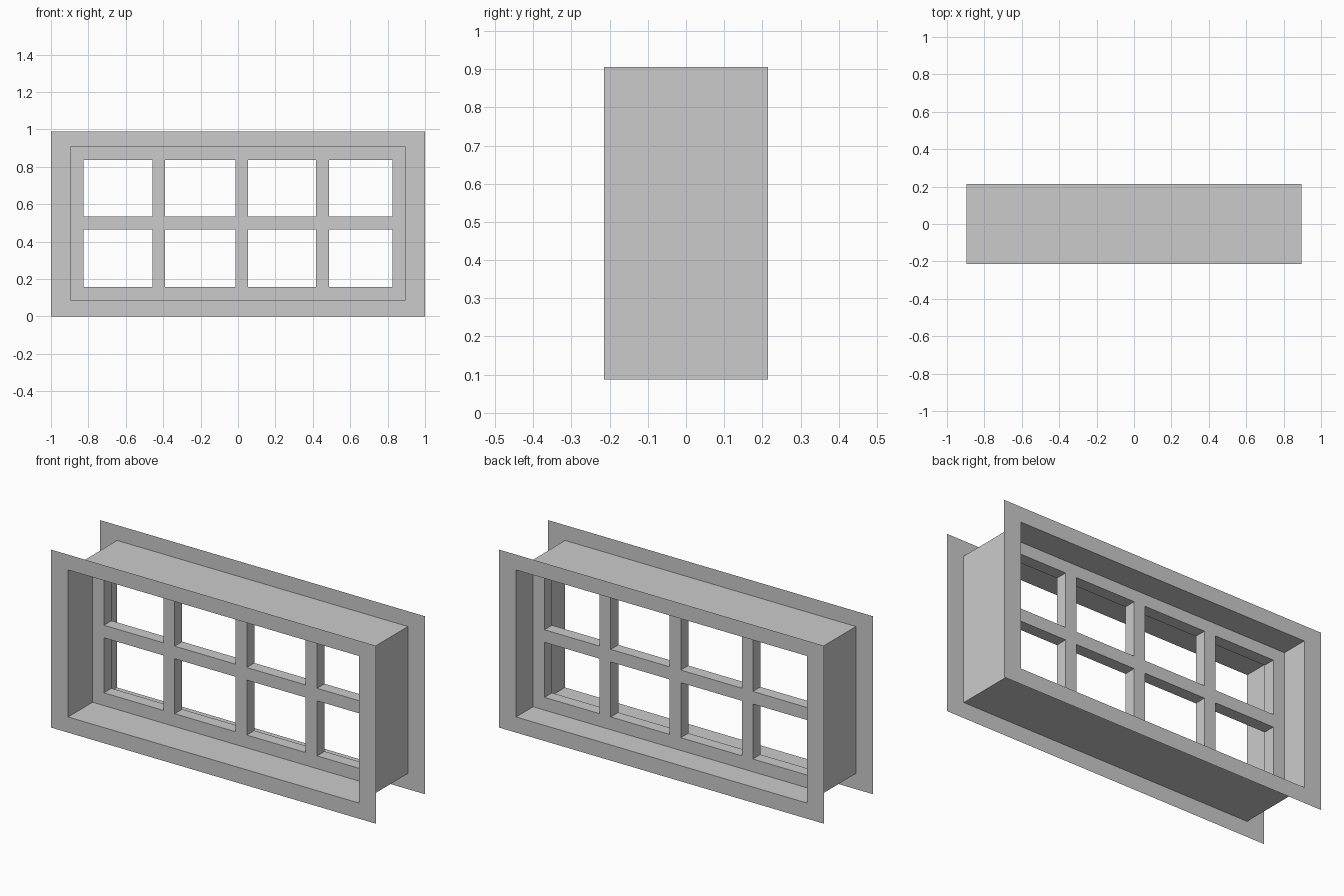
import bpy, bmesh

if "Cube" in bpy.data.objects:
    bpy.data.objects.remove(bpy.data.objects["Cube"])

W, H = 1.0, 0.99               # flange half width, height
IW, Z0, Z1 = 0.895, 0.087, 0.905   # lining half width, bottom, top
D = 0.215                      # half depth of the lining


def finish(bm, name):
    mesh = bpy.data.meshes.new(name)
    bm.to_mesh(mesh)
    bm.free()
    obj = bpy.data.objects.new(name, mesh)
    bpy.context.collection.objects.link(obj)
    return obj


def ring(bm, half_width, bottom, top, y):
    return [bm.verts.new((x, y, z)) for x, z in
            ((-half_width, bottom), (half_width, bottom),
             (half_width, top), (-half_width, top))]


# Thin casing: front flange, lining through the wall, back flange
bm = bmesh.new()
rings = [ring(bm, W, 0, H, -D), ring(bm, IW, Z0, Z1, -D),
         ring(bm, IW, Z0, Z1, D), ring(bm, W, 0, H, D)]
for a, b in zip(rings, rings[1:]):
    for i in range(4):
        j = (i + 1) % 4
        bm.faces.new((a[i], a[j], b[j], b[i]))
bmesh.ops.recalc_face_normals(bm, faces=bm.faces)
finish(bm, "window_casing")

# Sash with glazing bars: a grid of cells with the panes left open
xs = [-IW, -0.825, -0.458, -0.39, -0.014, 0.054, 0.417, 0.487, 0.825, IW]
zs = [Z0, 0.158, 0.464, 0.534, 0.838, Z1]
Y_FRONT, Y_BACK = 0.0, 0.066
bm = bmesh.new()
grid = [[bm.verts.new((x, Y_FRONT, z)) for z in zs] for x in xs]
for i in range(len(xs) - 1):
    for k in range(len(zs) - 1):
        if not (i % 2 and k % 2):
            bm.faces.new((grid[i][k], grid[i + 1][k],
                          grid[i + 1][k + 1], grid[i][k + 1]))
ext = bmesh.ops.extrude_face_region(bm, geom=bm.faces[:])
for v in ext["geom"]:
    if isinstance(v, bmesh.types.BMVert):
        v.co.y = Y_BACK
bmesh.ops.recalc_face_normals(bm, faces=bm.faces)

# Drop the hidden outer edge faces that lie against the lining
hidden = []
for f in bm.faces:
    c = f.calc_center_median()
    if abs(c.x) > IW - 1e-4 or c.z < Z0 + 1e-4 or c.z > Z1 - 1e-4:
        hidden.append(f)
bmesh.ops.delete(bm, geom=hidden, context='FACES')
finish(bm, "sash_with_glazing_bars")
